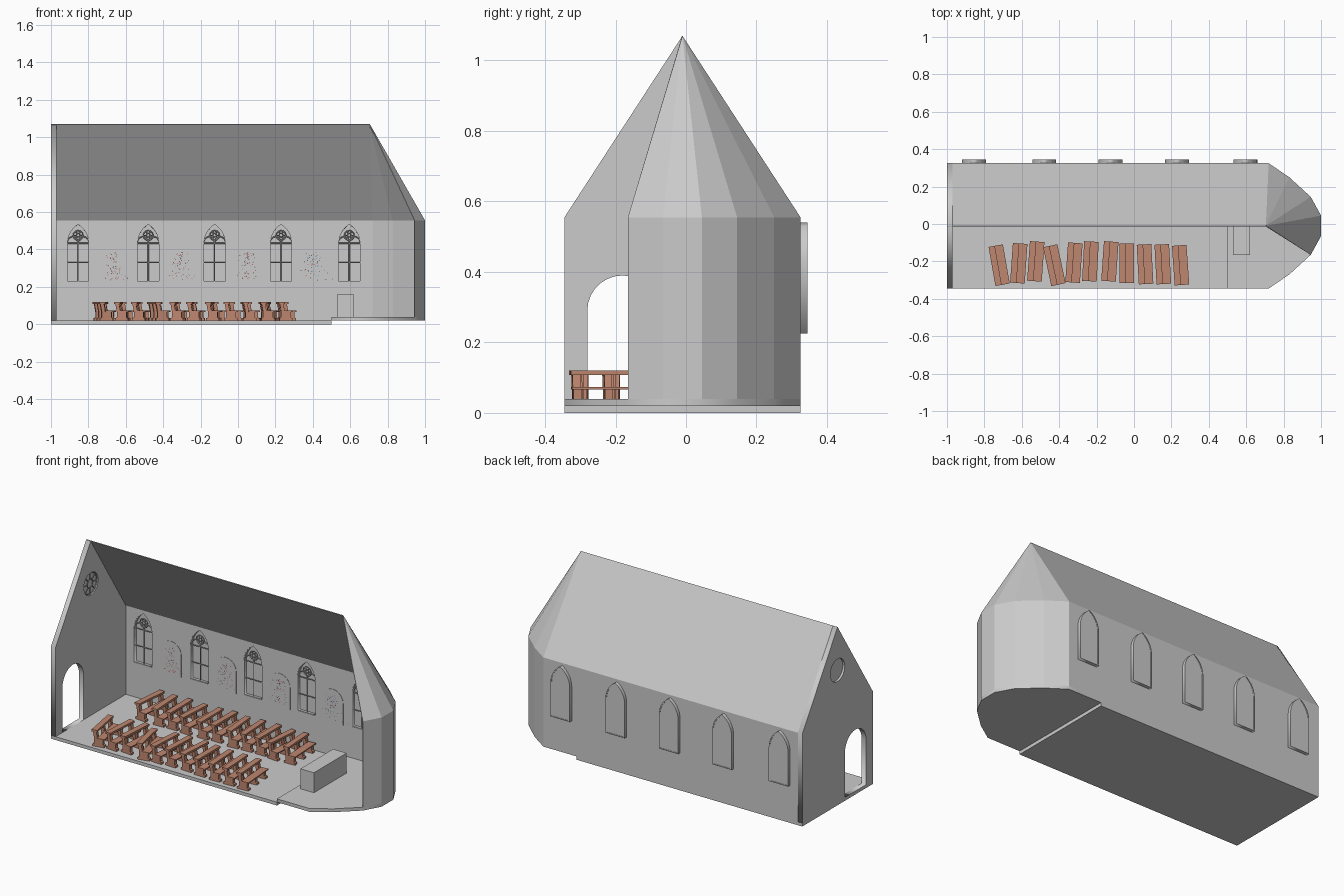
import bpy, bmesh, math, random
from mathutils import Matrix, Vector

if "Cube" in bpy.data.objects:
    bpy.data.objects.remove(bpy.data.objects["Cube"])

random.seed(4)
MID = -0.01                                    # chapel centre line in y
FRONT = Matrix(((1, 0, 0), (0, 0, -1), (0, 1, 0))).to_4x4()   # profile drawn in x, z
SIDE = Matrix(((0, 0, 1), (1, 0, 0), (0, 1, 0))).to_4x4()     # profile drawn in y, z


def material(name, rgb):
    m = bpy.data.materials.new(name)
    m.diffuse_color = (*rgb, 1)
    m.use_nodes = True
    m.node_tree.nodes["Principled BSDF"].inputs["Base Color"].default_value = m.diffuse_color
    return m


def curve_mesh(name, loops, basis, loc, extrude=0, bevel=0):
    """Filled plate with holes (extrude), or thin bars along open/closed paths (bevel)."""
    c = bpy.data.curves.new(name, 'CURVE')
    c.dimensions = '3D' if bevel else '2D'
    if not bevel:
        c.fill_mode = 'BOTH'
    c.extrude, c.bevel_depth, c.bevel_resolution = extrude, bevel, 0
    for pts, closed in loops:
        s = c.splines.new('POLY')
        s.points.add(len(pts) - 1)
        for p, (u, v) in zip(s.points, pts):
            p.co = (u, v, 0, 1)
        s.use_cyclic_u = closed
    tmp = bpy.data.objects.new(name + "_path", c)
    bpy.context.collection.objects.link(tmp)
    bpy.context.view_layer.update()
    dg = bpy.context.evaluated_depsgraph_get()
    mesh = bpy.data.meshes.new_from_object(tmp.evaluated_get(dg))
    bpy.data.objects.remove(tmp)
    mesh.transform(Matrix.Translation(loc) @ basis)
    ob = bpy.data.objects.new(name, mesh)
    bpy.context.collection.objects.link(ob)
    return ob


def mesh_object(name, verts, faces, thick=0):
    me = bpy.data.meshes.new(name)
    me.from_pydata(verts, [], faces)
    ob = bpy.data.objects.new(name, me)
    bpy.context.collection.objects.link(ob)
    if thick:
        ob.modifiers.new("thickness", 'SOLIDIFY').thickness = thick
    return ob


def box(bm, x0, x1, y0, y1, z0, z1):
    m = Matrix.Translation(((x0 + x1) / 2, (y0 + y1) / 2, (z0 + z1) / 2)) @ \
        Matrix.Diagonal((x1 - x0, y1 - y0, z1 - z0, 1))
    bmesh.ops.create_cube(bm, size=1, matrix=m)


def bm_object(name, bm, mat=None):
    me = bpy.data.meshes.new(name)
    bm.to_mesh(me)
    bm.free()
    ob = bpy.data.objects.new(name, me)
    bpy.context.collection.objects.link(ob)
    if mat:
        me.materials.append(mat)
    return ob


def arch(cx, w, spring, rise, n=7):
    """Pointed arch from right springing over the tip to the left springing."""
    r = (w * w + rise * rise) / (2 * w)
    a = math.asin(min(1, rise / r))
    half = [(w - r + r * math.cos(a * i / n), spring + r * math.sin(a * i / n)) for i in range(n + 1)]
    return [(cx + u, v) for u, v in half] + [(cx - u, v) for u, v in half[-2::-1]]


def lancet(cx, w, inset=0):
    return [(cx - w, 0.225 + inset), (cx + w, 0.225 + inset)] + arch(cx, w, 0.43, 0.11 - inset)


def circle(cx, cz, r, n=20):
    return [(cx + r * math.cos(2 * math.pi * i / n), cz + r * math.sin(2 * math.pi * i / n)) for i in range(n)]


# floors: nave slab and raised chancel with polygonal end
apse = [(0.72, 0.325), (0.83, 0.25), (0.945, 0.145), (1, 0.045)]
apse += [(x, 2 * MID - y) for x, y in reversed(apse)]
bm = bmesh.new()
box(bm, -1, 0.5, -0.345, 0.325, 0, 0.02)
bm_object("nave_floor", bm)
curve_mesh("chancel_floor", [([(0.5, -0.345), (0.5, 0.325)] + apse, True)],
           Matrix.Identity(4), (0, 0, 0.03), extrude=0.01)

# altar block
bm = bmesh.new()
box(bm, 0.53, 0.62, -0.165, 0.145, 0.04, 0.16)
bm_object("altar", bm)

# west gable wall with doorway and round window
gable = [(-0.345, 0.02), (0.325, 0.02), (0.325, 0.555), (MID, 1.07), (-0.345, 0.555)]
door = [(-0.28, 0.0201), (-0.08, 0.0201)] + arch(-0.18, 0.1, 0.29, 0.1)
curve_mesh("west_wall", [(gable, True), (door, True), (circle(MID, 0.81, 0.068), True)],
           SIDE, (-0.985, 0, 0), extrude=0.015)
curve_mesh("round_window_glass", [(circle(MID, 0.81, 0.068), True)], SIDE, (-0.985, 0, 0), extrude=0.002)
bars = [(circle(MID, 0.81, 0.063), True), (circle(MID, 0.81, 0.025), True)]
for i in range(8):
    a = math.pi * i / 4
    bars.append(([(MID + r * math.cos(a), 0.81 + r * math.sin(a)) for r in (0.025, 0.063)], False))
curve_mesh("round_window_bars", bars, SIDE, (-0.976, 0, 0), bevel=0.003)

# back wall with five pointed openings
windows = (-0.855, -0.48, -0.125, 0.23, 0.595)
wall = [(-1, 0.02), (0.72, 0.02), (0.72, 0.555), (-1, 0.555)]
curve_mesh("back_wall", [(wall, True)] + [(lancet(x, 0.06, 0.003), True) for x in windows],
           FRONT, (0, 0.323, 0), extrude=0.002)

# pointed windows: projecting rim, pane and tracery
for x in windows:
    curve_mesh("window_rim", [(lancet(x, 0.064), True), (lancet(x, 0.057, 0.006), True)],
               FRONT, (0, 0.334, 0), extrude=0.011)
    curve_mesh("window_glass", [(lancet(x, 0.06, 0.003), True)], FRONT, (0, 0.341, 0), extrude=0.002)
    t = [(lancet(x, 0.06, 0.003), True), ([(x, 0.225), (x, 0.435)], False),
         ([(x - 0.06, 0.33), (x + 0.06, 0.33)], False), ([(x - 0.06, 0.433), (x + 0.06, 0.433)], False),
         (arch(x - 0.03, 0.03, 0.433, 0.036, 4), False), (arch(x + 0.03, 0.03, 0.433, 0.036, 4), False),
         (circle(x, 0.475, 0.026, 12), True), (circle(x, 0.475, 0.011, 6), True)]
    for i in range(6):
        a = math.pi * i / 3
        t.append(([(x + r * math.cos(a), 0.475 + r * math.sin(a)) for r in (0.011, 0.026)], False))
    curve_mesh("window_tracery", t, FRONT, (0, 0.328, 0), bevel=0.003)

# apse wall and its faceted half cone roof, cut away at the front
ring = apse[:6]
n = len(ring)
strip = [(i + 1, i, i + n, i + n + 1) for i in range(n - 1)]
mesh_object("apse_wall", [(x, y, z) for z in (0.02, 0.555) for x, y in ring], strip, 0.004)
mesh_object("apse_roof", [(x, y, 0.555) for x, y in ring] + [(0.705, MID, 1.07)],
            [(i + 1, i, n) for i in range(n - 1)], 0.004)
mesh_object("nave_roof", [(-1, 0.325, 0.555), (0.72, 0.325, 0.555), (0.705, MID, 1.07), (-1, MID, 1.07)],
            [(1, 0, 3, 2)], 0.004)

# wall paintings: arched panel with scattered paint flecks
paints = [material("paint_dark", (0.08, 0.07, 0.07)), material("paint_red", (0.5, 0.08, 0.08)),
          material("paint_blue", (0.1, 0.35, 0.6))]
for k, x in enumerate((-0.67, -0.305, 0.053, 0.405)):
    panel = [(x - 0.07, 0.22), (x + 0.07, 0.22)] + \
            [(x + 0.07 * math.cos(math.pi * i / 12), 0.35 + 0.07 * math.sin(math.pi * i / 12)) for i in range(13)]
    curve_mesh("mural_panel", [(panel, True)], FRONT, (0, 0.3195, 0), extrude=0.001)
    bm = bmesh.new()
    for i in range(60):
        h = random.random()
        cx = x + random.gauss(0, 0.03 * (1.1 - 0.6 * h))
        cz = 0.235 + 0.15 * h
        a = random.uniform(0, 6.28)
        tri = [bm.verts.new((cx + 0.0035 * math.cos(a + j * 2.09), 0.318, cz + 0.0035 * math.sin(a + j * 2.09)))
               for j in range(3)]
        bm.faces.new(tri).material_index = random.choice((0, 0, 1, 2 if k == 3 else 1))
    ob = bm_object("mural_paint", bm)
    for p in paints:
        ob.data.materials.append(p)

# pews: three stepped supports, seat plank and top rail
wood = material("wood", (0.52, 0.24, 0.16))
bm = bmesh.new()
side = [(-0.036, 0.02), (0.034, 0.02), (0.034, 0.032), (0.026, 0.036), (0.026, 0.066),
        (-0.006, 0.066), (-0.014, 0.11), (-0.034, 0.11), (-0.026, 0.066), (-0.026, 0.036), (-0.036, 0.032)]
for y in (-0.09, 0, 0.09):
    f = bm.faces.new([bm.verts.new((u, y - 0.011, v)) for u, v in side])
    new = bmesh.ops.extrude_face_region(bm, geom=[f])["geom"]
    bmesh.ops.translate(bm, vec=(0, 0.022, 0), verts=[g for g in new if isinstance(g, bmesh.types.BMVert)])
box(bm, -0.008, 0.038, -0.106, 0.106, 0.066, 0.073)
box(bm, -0.040, -0.006, -0.106, 0.106, 0.108, 0.12)
bmesh.ops.recalc_face_normals(bm, faces=bm.faces)
pew = bm_object("pew", bm, wood)

rows = [(-0.72, -0.22, 10), (-0.615, -0.21, -4), (-0.524, -0.2, -4), (-0.425, -0.22, 12),
        (-0.32, -0.207, -4), (-0.232, -0.2, -3), (-0.128, -0.2, -4), (-0.037, -0.21, 0),
        (0.06, -0.215, 3), (0.155, -0.215, 3), (0.25, -0.22, 4)]
for i, (x, y, deg) in enumerate(rows):
    for side_no in (0, 1):
        ob = pew if i + side_no == 0 else bpy.data.objects.new("pew", pew.data)
        if ob is not pew:
            bpy.context.collection.objects.link(ob)
        ob.location = (x + 0.02 * side_no, y if side_no == 0 else 0.195 + random.uniform(-0.01, 0.01), 0)
        ob.rotation_euler.z = math.radians(deg if side_no == 0 else random.uniform(-6, 6))
